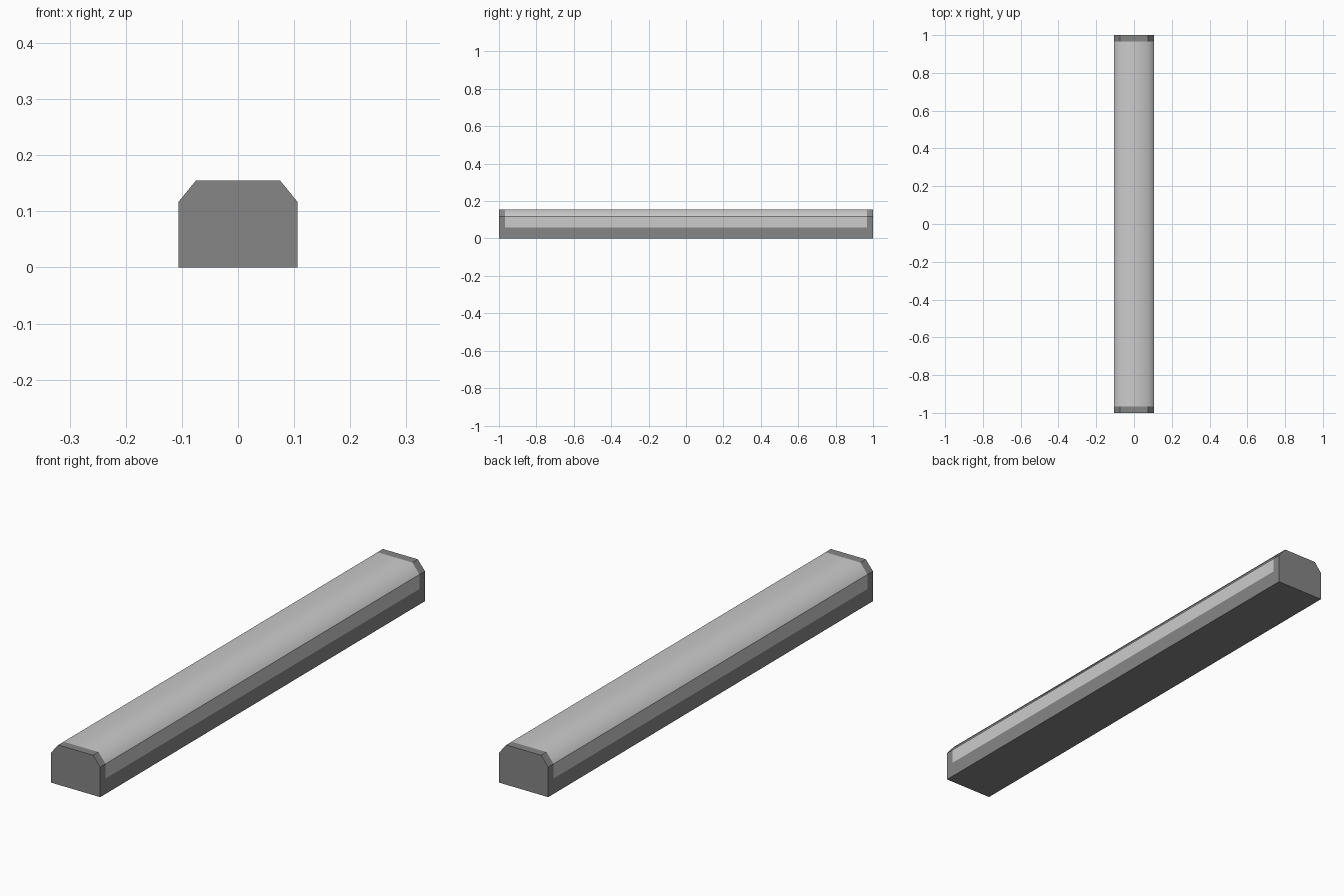
import bpy
import bmesh

if "Cube" in bpy.data.objects:
    bpy.data.objects.remove(bpy.data.objects["Cube"])

W, BASE_H, SHOULDER, TOP_W, H = 0.106, 0.06, 0.117, 0.075, 0.155
LENGTH, CAP = 1.0, 0.033


def grey(name, v):
    m = bpy.data.materials.new(name)
    m.diffuse_color = (v, v, v, 1)
    m.use_nodes = True
    m.node_tree.nodes["Principled BSDF"].inputs["Base Color"].default_value = m.diffuse_color
    return m


def extrude_profile(name, pts, y0, y1, mat, solid=True, sharp_points=None):
    """Extrude an (x, z) profile, counter-clockwise from the front, along y."""
    bm = bmesh.new()
    front = [bm.verts.new((x, y0, z)) for x, z in pts]
    back = [bm.verts.new((x, y1, z)) for x, z in pts]
    n = len(pts)
    for i in range(n if solid else n - 1):
        j = (i + 1) % n
        bm.faces.new((front[i], back[i], back[j], front[j]))
    if solid:
        bm.faces.new(front)
        bm.faces.new(back[::-1])
    if sharp_points is not None:
        for f in bm.faces:
            f.smooth = True
        for i in sharp_points:
            bm.edges.get((front[i], back[i])).smooth = False
    me = bpy.data.meshes.new(name)
    bm.to_mesh(me)
    bm.free()
    me.materials.append(mat)
    ob = bpy.data.objects.new(name, me)
    bpy.context.collection.objects.link(ob)
    return ob


dark = grey("dark_grey", 0.24)
light = grey("light_grey", 0.8)
upper = [(W, SHOULDER), (TOP_W, H), (-TOP_W, H), (-W, SHOULDER)]
inner = LENGTH - CAP

# Base tray between the end caps
extrude_profile("base_tray", [(-W, 0), (W, 0), (W, BASE_H), (-W, BASE_H)],
                -inner, inner, dark)

# Diffuser cover: soft top corners, crisp lower shoulders
extrude_profile("diffuser_cover", [(W, BASE_H)] + upper + [(-W, BASE_H)],
                -inner, inner, light, solid=False, sharp_points=(1, 4))

# End caps with the full profile
for name, y0, y1 in (("front_end_cap", -LENGTH, -inner), ("back_end_cap", inner, LENGTH)):
    extrude_profile(name, [(-W, 0), (W, 0)] + upper, y0, y1, dark)
